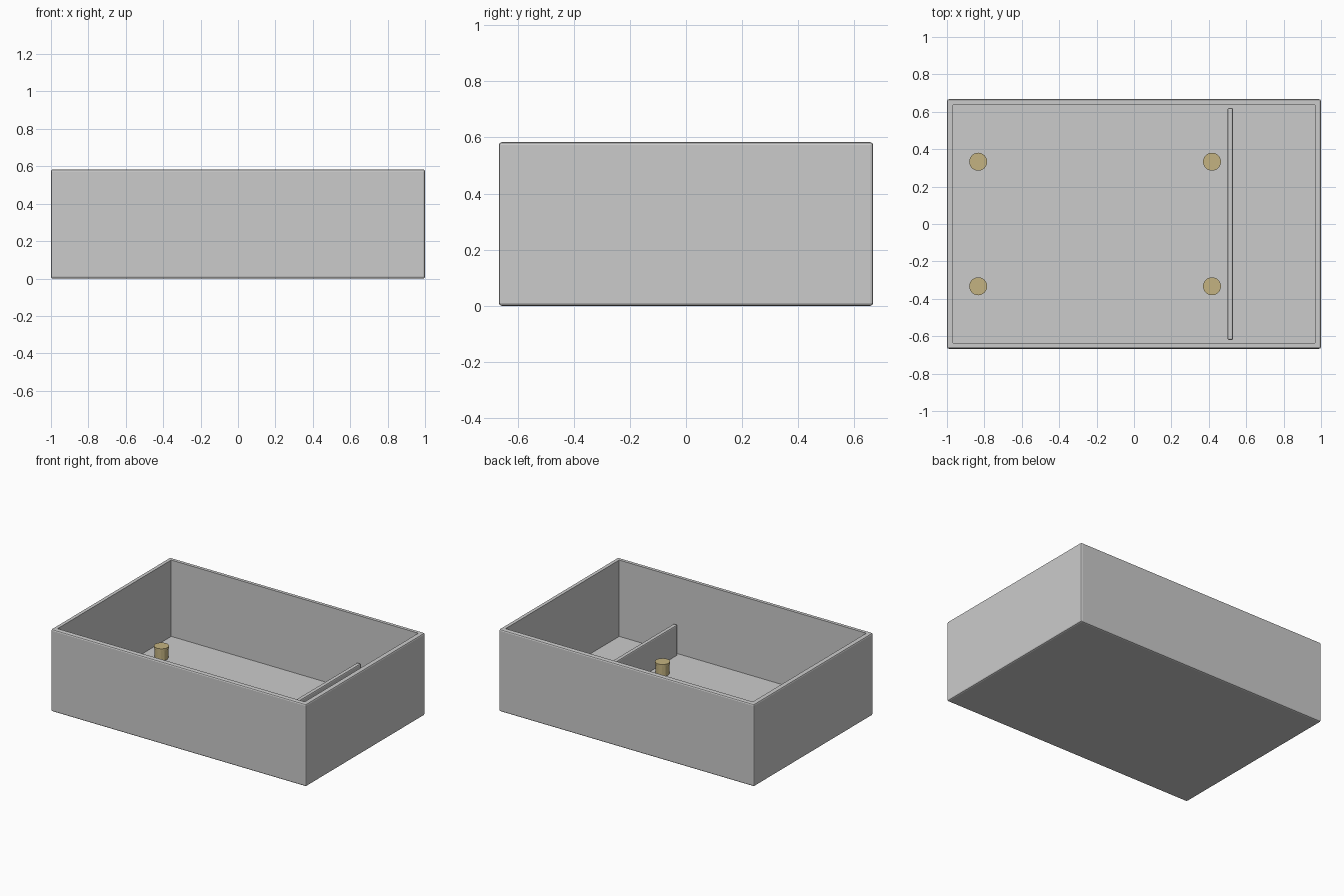
import bpy, bmesh
from mathutils import Matrix, Vector

if "Cube" in bpy.data.objects:
    bpy.data.objects.remove(bpy.data.objects["Cube"])


def finish(bm, name, mat=None):
    bmesh.ops.recalc_face_normals(bm, faces=bm.faces)
    mesh = bpy.data.meshes.new(name)
    bm.to_mesh(mesh)
    bm.free()
    obj = bpy.data.objects.new(name, mesh)
    bpy.context.collection.objects.link(obj)
    if mat:
        mesh.materials.append(mat)
    return obj


def box(lo, hi):
    lo, hi = Vector(lo), Vector(hi)
    bm = bmesh.new()
    bmesh.ops.create_cube(bm, size=1)
    for v in bm.verts:
        v.co = (lo + hi) / 2 + v.co * (hi - lo)
    return bm


def bevel(bm, edges, width):
    bmesh.ops.bevel(bm, geom=edges, offset=width, segments=2, profile=0.5,
                    affect='EDGES', clamp_overlap=True)


X, Y, H = 1.0, 0.667, 0.583
WALL, FLOOR = 0.044, 0.042

# Open tray: inset the top face, sink it to the floor, round the outer edges
bm = box((-X, -Y, 0), (X, Y, H))
outer = list(bm.edges)
top = max(bm.faces, key=lambda f: f.calc_center_median().z)
bmesh.ops.inset_region(bm, faces=[top], thickness=WALL)
cavity = bmesh.ops.extrude_face_region(bm, geom=[top])
for v in cavity["geom"]:
    if isinstance(v, bmesh.types.BMVert):
        v.co.z = FLOOR
if top.is_valid:
    bmesh.ops.delete(bm, geom=[top], context='FACES_ONLY')
bevel(bm, [e for e in outer if e.is_valid], 0.01)
finish(bm, "tray_shell")

# Divider between the board bay and the battery bay
bm = box((0.5, -0.62, FLOOR - 0.01), (0.53, 0.62, 0.257))
bevel(bm, list(bm.edges), 0.008)
finish(bm, "battery_divider")

# Board standoffs: slim post with a slightly wider cap
brass = bpy.data.materials.new("brass")
brass.diffuse_color = (0.55, 0.45, 0.22, 1)
brass.use_nodes = True
brass.node_tree.nodes["Principled BSDF"].inputs["Base Color"].default_value = brass.diffuse_color


def cylinder(bm, sides, radius, x, y, z0, z1):
    bmesh.ops.create_cone(bm, cap_ends=True, segments=sides, radius1=radius,
                          radius2=radius, depth=z1 - z0,
                          matrix=Matrix.Translation((x, y, (z0 + z1) / 2)))


for side, x in (("left", -0.833), ("right", 0.417)):
    for end, y in (("front", -0.333), ("back", 0.333)):
        bm = bmesh.new()
        cylinder(bm, 12, 0.044, x, y, FLOOR - 0.005, 0.115)
        cylinder(bm, 24, 0.048, x, y, 0.113, 0.128)
        finish(bm, f"standoff_{side}_{end}", brass)
